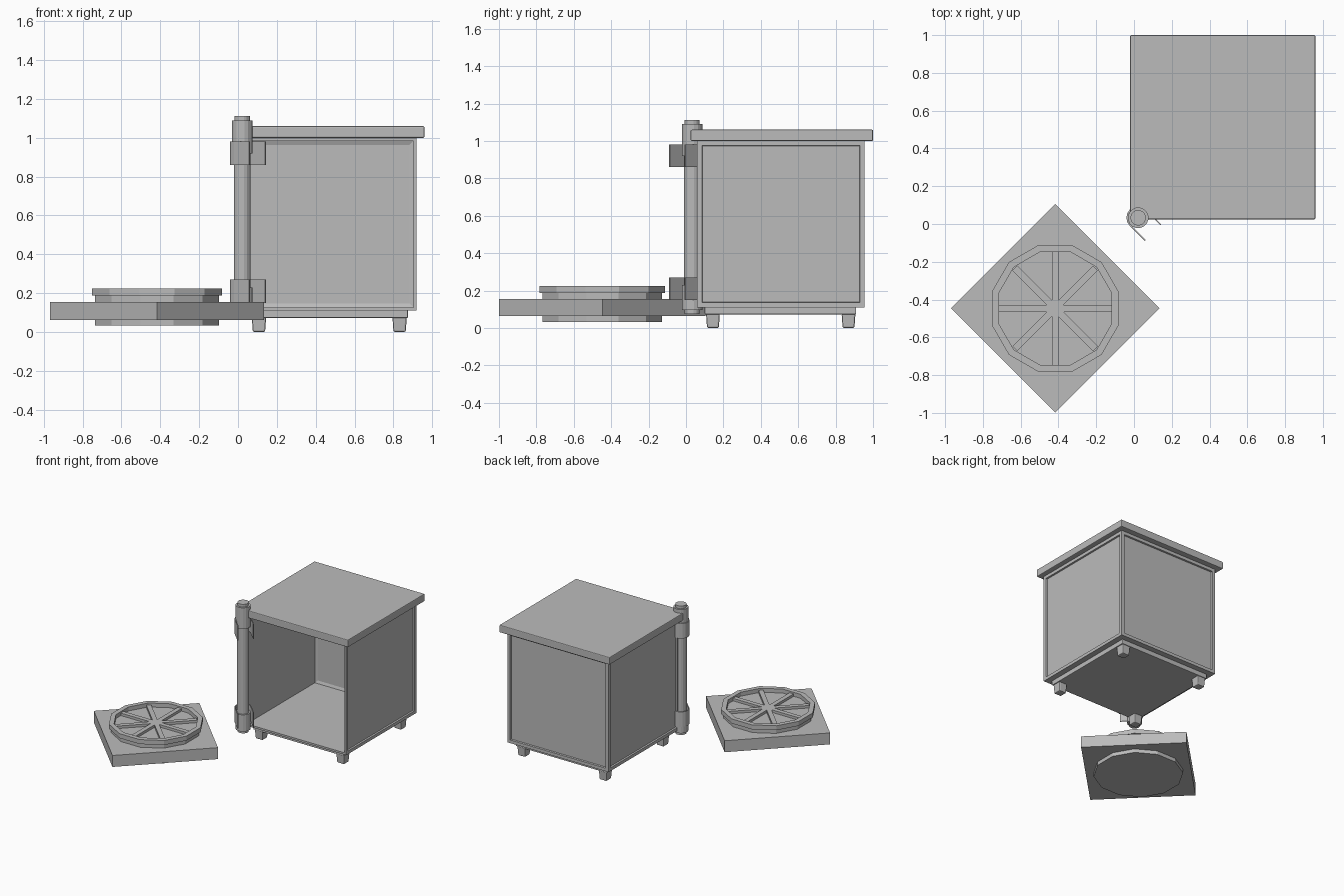
import bpy, bmesh
from math import pi, cos, sin, radians
from mathutils import Matrix, Vector

if "Cube" in bpy.data.objects:
    bpy.data.objects.remove(bpy.data.objects["Cube"], do_unlink=True)

grey = bpy.data.materials.new("plain grey")
grey.use_nodes = True
grey.diffuse_color = (0.5, 0.5, 0.5, 1)
grey.node_tree.nodes["Principled BSDF"].inputs["Base Color"].default_value = (0.5, 0.5, 0.5, 1)


def finish(name, bm):
    bmesh.ops.recalc_face_normals(bm, faces=bm.faces)
    mesh = bpy.data.meshes.new(name)
    bm.to_mesh(mesh)
    bm.free()
    mesh.materials.append(grey)
    obj = bpy.data.objects.new(name, mesh)
    bpy.context.collection.objects.link(obj)
    return obj


def bevel(obj, width):
    mod = obj.modifiers.new("bevel", "BEVEL")
    mod.width = width
    mod.segments = 2


def box_mesh(low, high):
    low, high = Vector(low), Vector(high)
    bm = bmesh.new()
    bmesh.ops.create_cube(bm, size=1, matrix=Matrix.LocRotScale(
        (low + high) / 2, None, high - low))
    return bm


def prism(name, points, z0, z1):
    """Extrude a flat outline from z0 to z1."""
    bm = bmesh.new()
    face = bm.faces.new([bm.verts.new((x, y, z0)) for x, y in points])
    up = bmesh.ops.extrude_face_region(bm, geom=[face])["geom"]
    bmesh.ops.translate(bm, vec=(0, 0, z1 - z0),
                        verts=[v for v in up if isinstance(v, bmesh.types.BMVert)])
    return finish(name, bm)


def lathe(name, centre, profile, sides, closed=False):
    """Turn (radius, z) points around an upright axis."""
    bm = bmesh.new()
    rings = []
    for r, z in profile:
        rings.append([bm.verts.new((centre[0] + r * cos((i + 0.5) * 2 * pi / sides),
                                    centre[1] + r * sin((i + 0.5) * 2 * pi / sides), z))
                      for i in range(sides)])
    pairs = list(zip(rings, rings[1:]))
    if closed:
        pairs.append((rings[-1], rings[0]))
    else:
        bm.faces.new(rings[0])
        bm.faces.new(rings[-1])
    for a, b in pairs:
        for i in range(sides):
            j = (i + 1) % sides
            bm.faces.new((a[i], a[j], b[j], b[i]))
    return finish(name, bm)


# Hollow cabinet: sunken panels on three sides, open front
bm = box_mesh((0.02, 0.06, 0.11), (0.92, 0.955, 1.0))
sides = [f for f in bm.faces if abs(f.normal.z) < 0.5]
front = min(sides, key=lambda f: f.calc_center_median().y)
for f in sides:
    if f is not front:
        bmesh.ops.inset_region(bm, faces=[f], thickness=0.036)
        bmesh.ops.inset_region(bm, faces=[f], thickness=0.004, depth=-0.012)
bmesh.ops.inset_region(bm, faces=[front], thickness=0.022)
back = bmesh.ops.extrude_discrete_faces(bm, faces=[front])["faces"][0]
bmesh.ops.translate(bm, vec=(0, 0.865, 0), verts=back.verts)
bmesh.ops.inset_region(bm, faces=[back], thickness=0.03)
bmesh.ops.translate(bm, vec=(0, 0.008, 0), verts=back.verts)
finish("cabinet_body", bm)

# Top and base boards
bevel(finish("cabinet_top", box_mesh((-0.02, 0.025, 1.0), (0.96, 1.0, 1.06))), 0.006)
bevel(finish("cabinet_base", box_mesh((0.065, 0.1, 0.073), (0.875, 0.91, 0.112))), 0.004)

# Tapered feet
for side, x in (("right", 0.108), ("left", 0.832)):
    for end, y in (("front", 0.144), ("back", 0.869)):
        bm = box_mesh((x - 0.037, y - 0.037, 0), (x + 0.037, y + 0.037, 0.078))
        for v in bm.verts:
            if v.co.z < 0.01:
                v.co.x += (x - v.co.x) * 0.15
                v.co.y += (y - v.co.y) * 0.15
        bevel(finish(f"{end}_{side}_foot", bm), 0.008)

# Hinge post with thicker ends
post = (0.022, 0.033)
lathe("hinge_post", post, [(0.041, 0.075), (0.041, 0.095), (0.055, 0.095), (0.055, 0.23),
                           (0.044, 0.23), (0.044, 0.92), (0.055, 0.92), (0.055, 1.09),
                           (0.041, 1.09), (0.041, 1.112)], 16)

# Two straps that wrap the post, with arms towards the front left
for name, z in (("lower_hinge_strap", 0.15), ("upper_hinge_strap", 0.86)):
    outline = []
    for r, order in ((0.062, 1), (0.055, -1)):
        arc = [(r * cos(pi / 4 + i * pi / 8), r * sin(pi / 4 + i * pi / 8)) for i in range(9)]
        reach = 0.112 / 2 ** 0.5
        row = ([(arc[0][0] + reach, arc[0][1] - reach)] + arc
               + [(arc[-1][0] + reach, arc[-1][1] - reach)])
        outline += row[::order]
    prism(name, [(post[0] + x, post[1] + y) for x, y in outline], z, z + 0.12)

# Loose door lying flat, turned by an eighth
door = Vector((-0.417, -0.447))
half = 0.552
prism("door_slab", [(door.x + half, door.y), (door.x, door.y + half),
                    (door.x - half, door.y), (door.x, door.y - half)], 0.063, 0.155)

# Round window through the door, its rim and its spokes
flat = cos(pi / 12)
lathe("window_disc", door, [(0.32 / flat, 0.033), (0.32 / flat, 0.192)], 12)
lathe("window_rim", door, [(0.335 / flat, 0.188), (0.335 / flat, 0.224),
                           (0.299 / flat, 0.224), (0.299 / flat, 0.188)], 12, closed=True)
for i in range(4):
    bm = box_mesh((-0.302, -0.018, 0.186), (0.302, 0.018, 0.212))
    bmesh.ops.rotate(bm, verts=bm.verts, matrix=Matrix.Rotation(radians(45 * i), 3, "Z"))
    bmesh.ops.translate(bm, verts=bm.verts, vec=(door.x, door.y, 0))
    finish(f"window_spoke_{i + 1}", bm)
